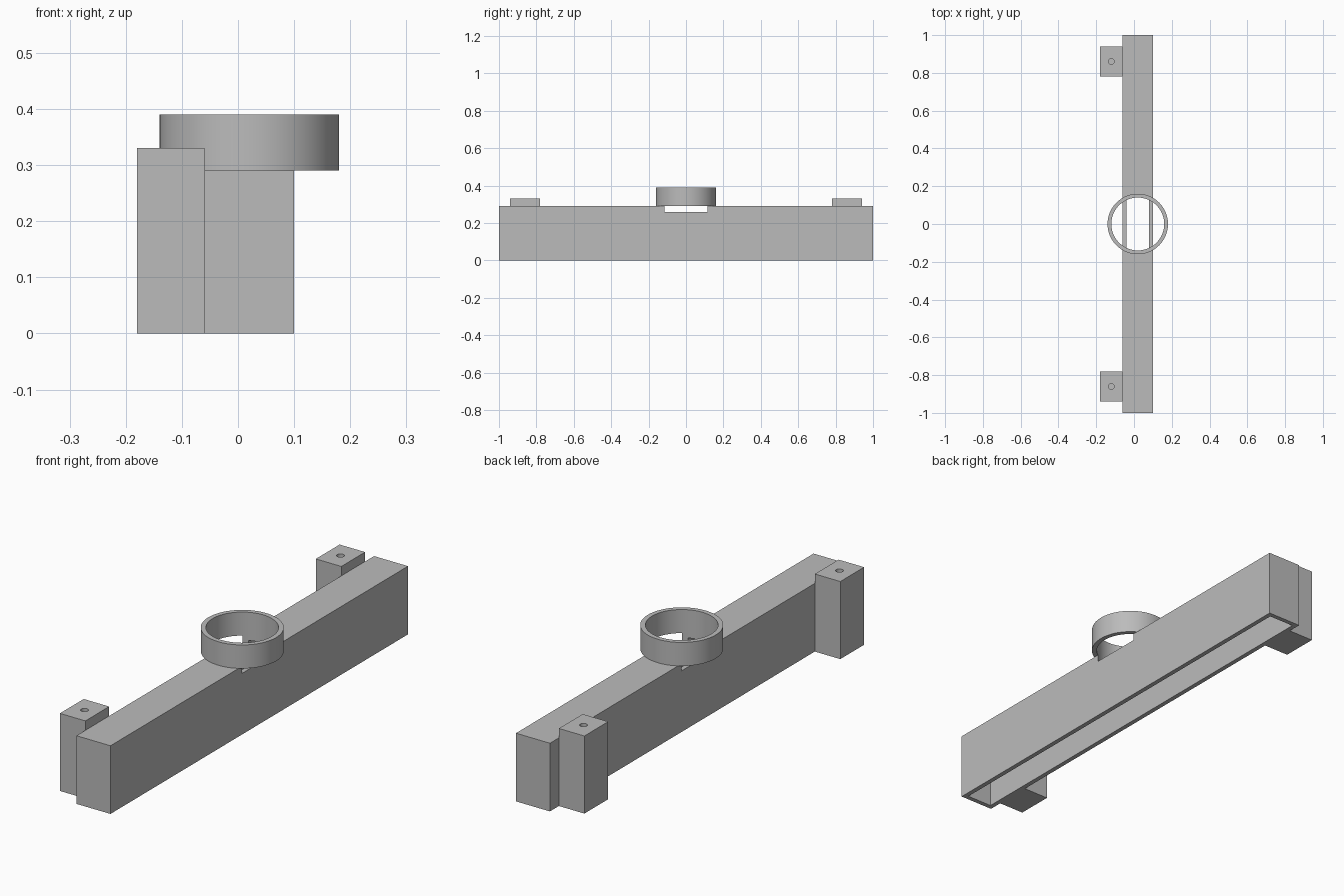
import bpy
import bmesh
from mathutils import Matrix, Vector

if "Cube" in bpy.data.objects:
    bpy.data.objects.remove(bpy.data.objects["Cube"], do_unlink=True)

GREY = (0.5, 0.5, 0.5, 1.0)
grey = bpy.data.materials.new("plain grey")
grey.use_nodes = True
grey.diffuse_color = GREY
grey.node_tree.nodes["Principled BSDF"].inputs["Base Color"].default_value = GREY


def finish(name, bm):
    bmesh.ops.recalc_face_normals(bm, faces=bm.faces)
    mesh = bpy.data.meshes.new(name)
    bm.to_mesh(mesh)
    bm.free()
    mesh.materials.append(grey)
    obj = bpy.data.objects.new(name, mesh)
    bpy.context.collection.objects.link(obj)
    return obj


def box(name, low, high):
    low, high = Vector(low), Vector(high)
    bm = bmesh.new()
    place = Matrix.Translation((low + high) / 2) @ Matrix.Diagonal((*(high - low), 1))
    bmesh.ops.create_cube(bm, size=1, matrix=place)
    return finish(name, bm)


def cylinder(name, x, y, radius, bottom, top, sides):
    bm = bmesh.new()
    bmesh.ops.create_cone(bm, cap_ends=True, segments=sides, radius1=radius,
                          radius2=radius, depth=top - bottom,
                          matrix=Matrix.Translation((x, y, (bottom + top) / 2)))
    return finish(name, bm)


def select_only(obj):
    bpy.ops.object.select_all(action='DESELECT')
    obj.select_set(True)
    bpy.context.view_layer.objects.active = obj


def cut(obj, cutter):
    cutter.hide_render = True
    mod = obj.modifiers.new("cut", 'BOOLEAN')
    mod.operation = 'DIFFERENCE'
    mod.solver = 'EXACT'
    mod.object = cutter
    select_only(obj)
    bpy.ops.object.modifier_apply(modifier=mod.name)
    bpy.data.objects.remove(cutter, do_unlink=True)


def smooth(obj):
    select_only(obj)
    bpy.ops.object.shade_smooth_by_angle(angle=0.6)


WALL = 0.02
CENTRE = 0.02
BORE = 0.14

# Hollow beam, open underneath, with a round pocket cut into its top
beam = box("hollow_beam", (-0.06, -1, 0), (0.10, 1, 0.29))
cut(beam, box("cavity_cutter", (-0.06 + WALL, -1 + WALL, -0.1),
              (0.10 - WALL, 1 - WALL, 0.29 - WALL)))
cut(beam, cylinder("pocket_cutter", CENTRE, 0, BORE, 0.26, 0.5, 96))
smooth(beam)

# Round collar on top of the beam
collar = cylinder("round_collar", CENTRE, 0, BORE + WALL, 0.29, 0.39, 96)
cut(collar, cylinder("bore_cutter", CENTRE, 0, BORE, 0.2, 0.5, 96))
smooth(collar)

# Mounting posts with blind screw holes
for side, name in ((-1, "front_post"), (1, "back_post")):
    y = side * 0.86
    post = box(name, (-0.18, y - 0.08, 0), (-0.06, y + 0.08, 0.33))
    cut(post, cylinder("hole_cutter", -0.12, y, 0.015, 0.13, 0.4, 24))
    smooth(post)
